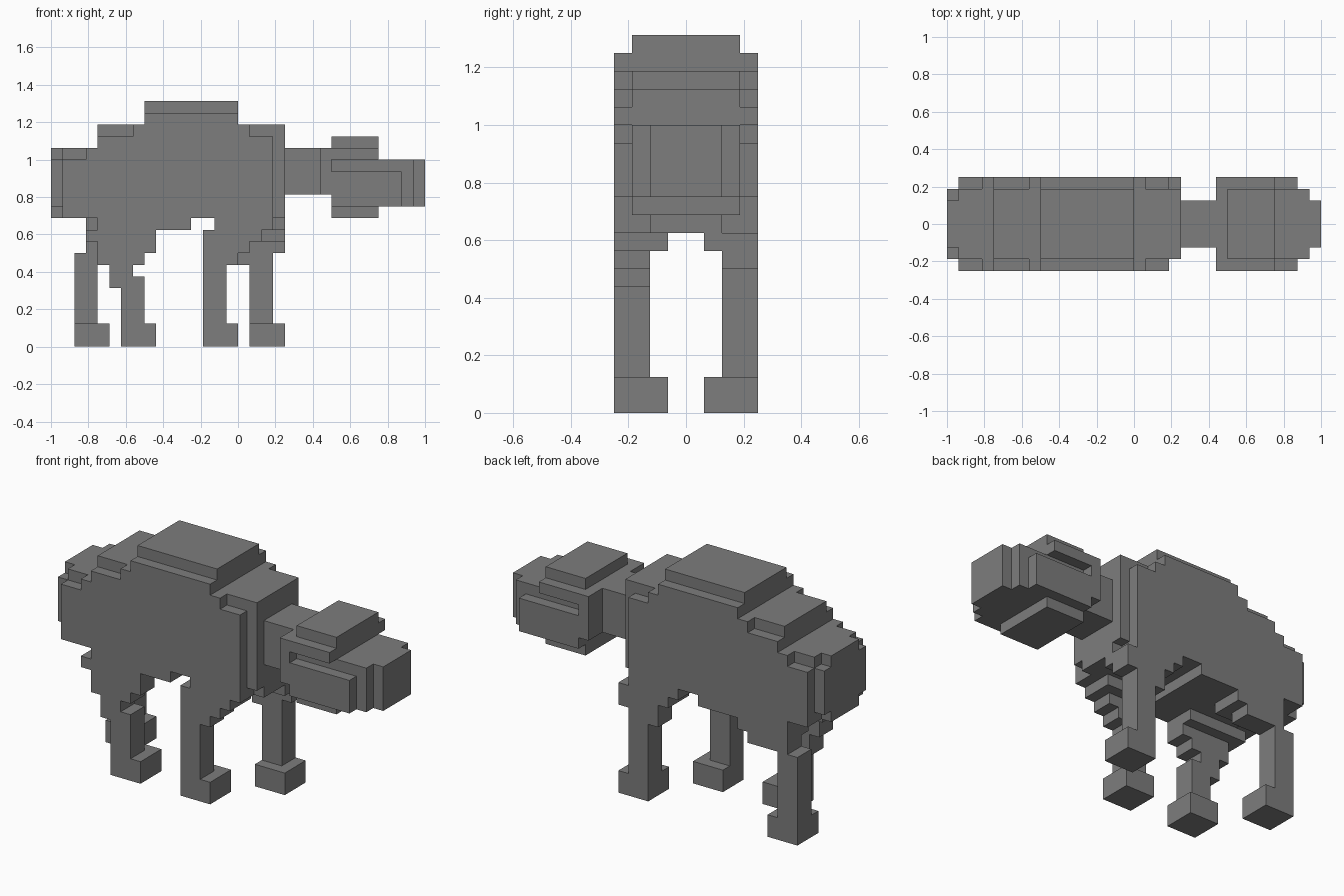
import bpy, bmesh
from mathutils import Vector

cube = bpy.data.objects.get("Cube")
if cube:
    bpy.data.objects.remove(cube, do_unlink=True)

U = 1 / 16  # edge length of one block

grey = bpy.data.materials.new("stone_grey")
grey.use_nodes = True
colour = (0.205, 0.205, 0.205, 1)
grey.diffuse_color = colour
bsdf = grey.node_tree.nodes["Principled BSDF"]
bsdf.inputs["Base Color"].default_value = colour
bsdf.inputs["Roughness"].default_value = 0.9


def block_part(name, boxes):
    """Merge boxes (x0, x1, y0, y1, z0, z1 in block units) into one skin."""
    cells = {(x, y, z) for x0, x1, y0, y1, z0, z1 in boxes
             for x in range(x0, x1) for y in range(y0, y1) for z in range(z0, z1)}
    bm = bmesh.new()
    verts = {}

    def vert(p):
        if p not in verts:
            verts[p] = bm.verts.new(Vector(p) * U)
        return verts[p]

    for c in cells:
        for axis in range(3):
            for side in (0, 1):
                n = list(c)
                n[axis] += 2 * side - 1
                if tuple(n) in cells:
                    continue
                a, b = (axis + 1) % 3, (axis + 2) % 3
                loop = []
                for da, db in ((0, 0), (1, 0), (1, 1), (0, 1)):
                    p = list(c)
                    p[axis] += side
                    p[a] += da
                    p[b] += db
                    loop.append(vert(tuple(p)))
                bm.faces.new(loop if side else loop[::-1])
    # Join the flat squares into large faces
    bmesh.ops.dissolve_limit(bm, angle_limit=0.01, verts=bm.verts[:], edges=bm.edges[:])
    me = bpy.data.meshes.new(name)
    bm.to_mesh(me)
    bm.free()
    me.materials.append(grey)
    ob = bpy.data.objects.new(name, me)
    bpy.context.collection.objects.link(ob)
    return ob


def centred(*rows):
    """Rows of x0, x1, half width, z0, z1."""
    return [(x0, x1, -w, w, z0, z1) for x0, x1, w, z0, z1 in rows]


def leg(name, side, rows):
    """Rows of x0, x1, inner y, z0, z1; side is -1 for right, +1 for left."""
    block_part(name, [(x0, x1, *sorted((side * y, side * 4)), z0, z1)
                      for x0, x1, y, z0, z1 in rows])


# Torso: rump, stepped back, hump, shoulders, chest and belly
block_part("body", centred(
    (-16, -15, 3, 12, 16), (-16, -15, 2, 11, 17),
    (-15, -13, 4, 11, 16), (-15, -13, 3, 16, 17),
    (-13, -12, 4, 11, 17),
    (-12, -9, 4, 11, 18), (-12, -9, 3, 18, 19), (-9, -8, 4, 11, 19),
    (-8, 0, 4, 11, 20), (-8, 0, 3, 20, 21),
    (0, 1, 4, 11, 19), (1, 3, 4, 11, 18), (1, 4, 3, 11, 19),
    (-12, -4, 4, 10, 11), (-2, 3, 4, 10, 11), (3, 4, 2, 10, 11)))

# Neck
block_part("neck", centred((4, 7, 2, 13, 17)))

# Head: back plate, crown, brow, recessed eye slot, cheeks, snout and jaw
block_part("head", centred(
    (7, 8, 4, 13, 17), (8, 12, 3, 17, 18), (8, 12, 4, 16, 17),
    (8, 15, 3, 12, 16), (8, 14, 4, 12, 15), (15, 16, 2, 12, 16),
    (8, 12, 3, 11, 12)))

# Legs: stepped thigh, shin, wide foot
leg("front_right_leg", -1, [(-3, 2, 1, 9, 10), (-3, 1, 2, 8, 9), (-3, 0, 2, 7, 8),
                            (-3, -1, 2, 2, 7), (-3, 0, 1, 0, 2)])
leg("front_left_leg", 1, [(-1, 4, 1, 9, 10), (0, 4, 2, 8, 9), (0, 3, 2, 7, 8),
                          (1, 3, 2, 2, 7), (1, 4, 1, 0, 2)])
leg("hind_right_leg", -1, [(-13, -7, 1, 9, 10), (-12, -7, 2, 8, 9), (-12, -8, 2, 7, 8),
                           (-11, -9, 2, 6, 7), (-11, -8, 2, 5, 6),
                           (-10, -8, 2, 2, 5), (-10, -7, 1, 0, 2)])
leg("hind_left_leg", 1, [(-13, -8, 1, 9, 11), (-13, -9, 2, 8, 9),
                         (-14, -12, 2, 2, 8), (-14, -11, 1, 0, 2)])
